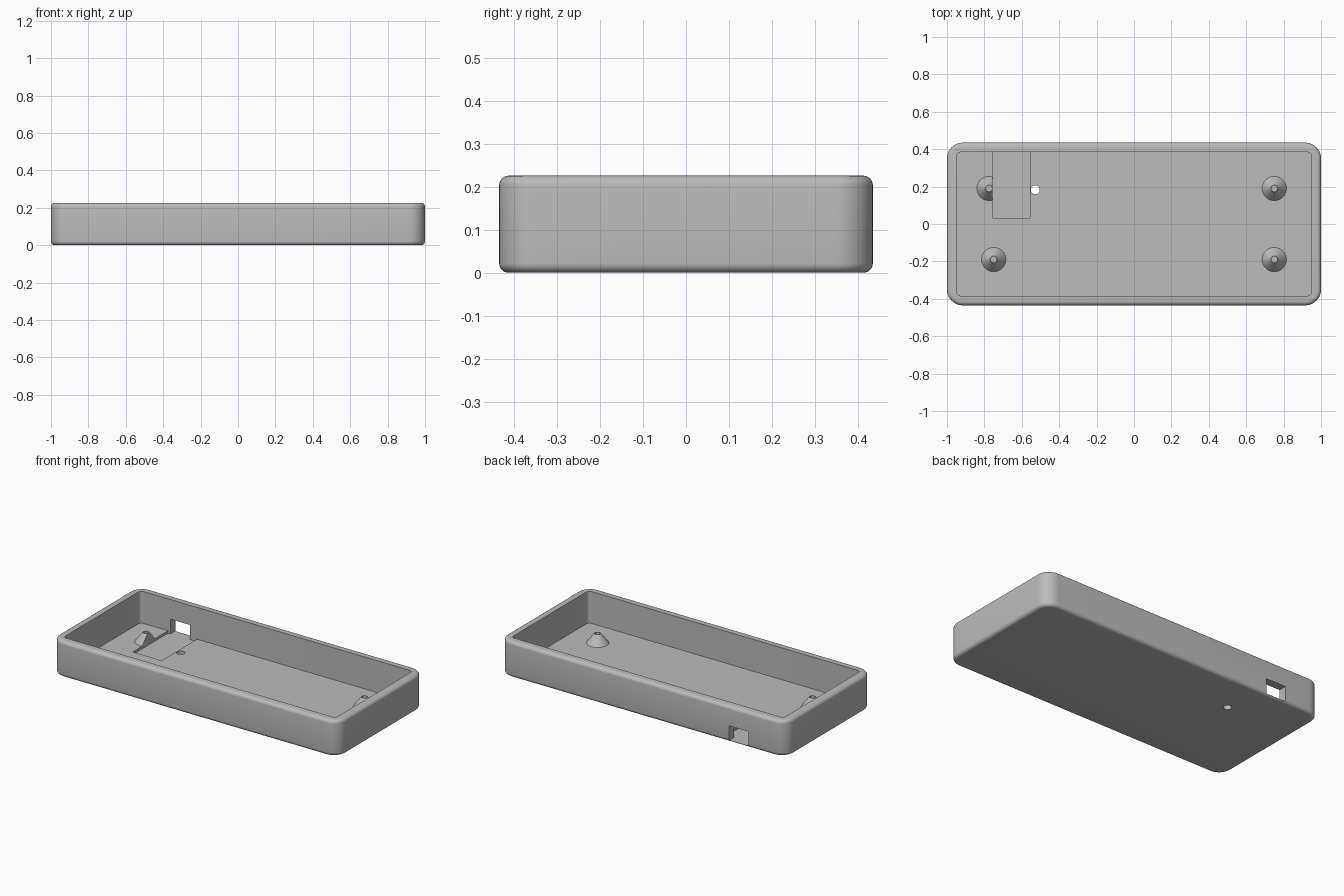
import bpy, bmesh
from mathutils import Matrix

if "Cube" in bpy.data.objects:
    bpy.data.objects.remove(bpy.data.objects["Cube"], do_unlink=True)

HALF_X, HALF_Y, HEIGHT = 1.0, 0.435, 0.226
WALL, FLOOR, RECESS_Z = 0.051, 0.025, 0.009
IN_X, IN_Y = HALF_X - WALL, HALF_Y - WALL

grey = bpy.data.materials.new("matte grey plastic")
grey.use_nodes = True
grey.diffuse_color = (0.5, 0.5, 0.5, 1)
grey.node_tree.nodes["Principled BSDF"].inputs["Base Color"].default_value = (0.5, 0.5, 0.5, 1)


def make_object(name, bm):
    mesh = bpy.data.meshes.new(name)
    bm.to_mesh(mesh)
    bm.free()
    mesh.materials.append(grey)
    obj = bpy.data.objects.new(name, mesh)
    bpy.context.collection.objects.link(obj)
    return obj


def box(name, low, high, corner=0, rim=0):
    """Box with optional rounded upright corners and rounded rims."""
    bm = bmesh.new()
    size = [h - l for l, h in zip(low, high)]
    middle = [(h + l) / 2 for l, h in zip(low, high)]
    bmesh.ops.create_cube(bm, size=1, matrix=Matrix.Translation(middle) @ Matrix.Diagonal((*size, 1)))
    if corner:
        upright = [e for e in bm.edges if abs(e.verts[0].co.z - e.verts[1].co.z) > 0.01]
        bmesh.ops.bevel(bm, geom=upright, offset=corner, segments=10, profile=0.5, affect='EDGES')
    if rim:
        flat = [e for e in bm.edges if abs(e.verts[0].co.z - e.verts[1].co.z) < 1e-5]
        bmesh.ops.bevel(bm, geom=flat, offset=rim, segments=6, profile=0.5, affect='EDGES')
    return make_object(name, bm)


def cone(name, x, y, low, high, r_low, r_high):
    bm = bmesh.new()
    bmesh.ops.create_cone(bm, cap_ends=True, segments=40, radius1=r_low, radius2=r_high,
                          depth=high - low, matrix=Matrix.Translation((x, y, (low + high) / 2)))
    return make_object(name, bm)


def cut(target, cutter, keep=False):
    mod = target.modifiers.new("cut", 'BOOLEAN')
    mod.operation, mod.solver, mod.object = 'DIFFERENCE', 'EXACT', cutter
    bpy.context.view_layer.objects.active = target
    bpy.ops.object.modifier_apply(modifier=mod.name)
    if not keep:
        bpy.data.objects.remove(cutter, do_unlink=True)


def smooth(obj):
    bpy.ops.object.select_all(action='DESELECT')
    obj.select_set(True)
    bpy.context.view_layer.objects.active = obj
    bpy.ops.object.shade_smooth_by_angle(angle=0.6)


# Open tray with rounded outside
tray = box("tray", (-HALF_X, -HALF_Y, 0), (HALF_X, HALF_Y, HEIGHT), 0.085, 0.022)
cut(tray, box("cavity", (-IN_X, -IN_Y, FLOOR), (IN_X, IN_Y, 0.4), 0.022))

# Sunken bay, back wall port and small floor hole
recess = box("recess", (-0.757, 0.033, RECESS_Z), (-0.555, IN_Y, 0.3))
cut(tray, recess, keep=True)
cut(tray, box("port", (-0.74, IN_Y - 0.03, RECESS_Z), (-0.604, HALF_Y + 0.1, 0.102)))
cut(tray, cone("floor_hole", -0.528, 0.183, -0.1, 0.1, 0.024, 0.024))
smooth(tray)

# Conical mounting posts with pilot holes
posts = {"back_right": (-0.775, 0.19), "front_right": (-0.75, -0.19),
         "back_left": (0.75, 0.19), "front_left": (0.75, -0.19)}
for corner, (x, y) in posts.items():
    post = cone(corner + "_post", x, y, FLOOR - 0.004, 0.085, 0.068, 0.019)
    cut(post, cone("pilot_hole", x, y, FLOOR + 0.01, 0.2, 0.016, 0.016))
    if corner == "back_right":
        cut(post, recess, keep=True)
    smooth(post)
bpy.data.objects.remove(recess, do_unlink=True)
